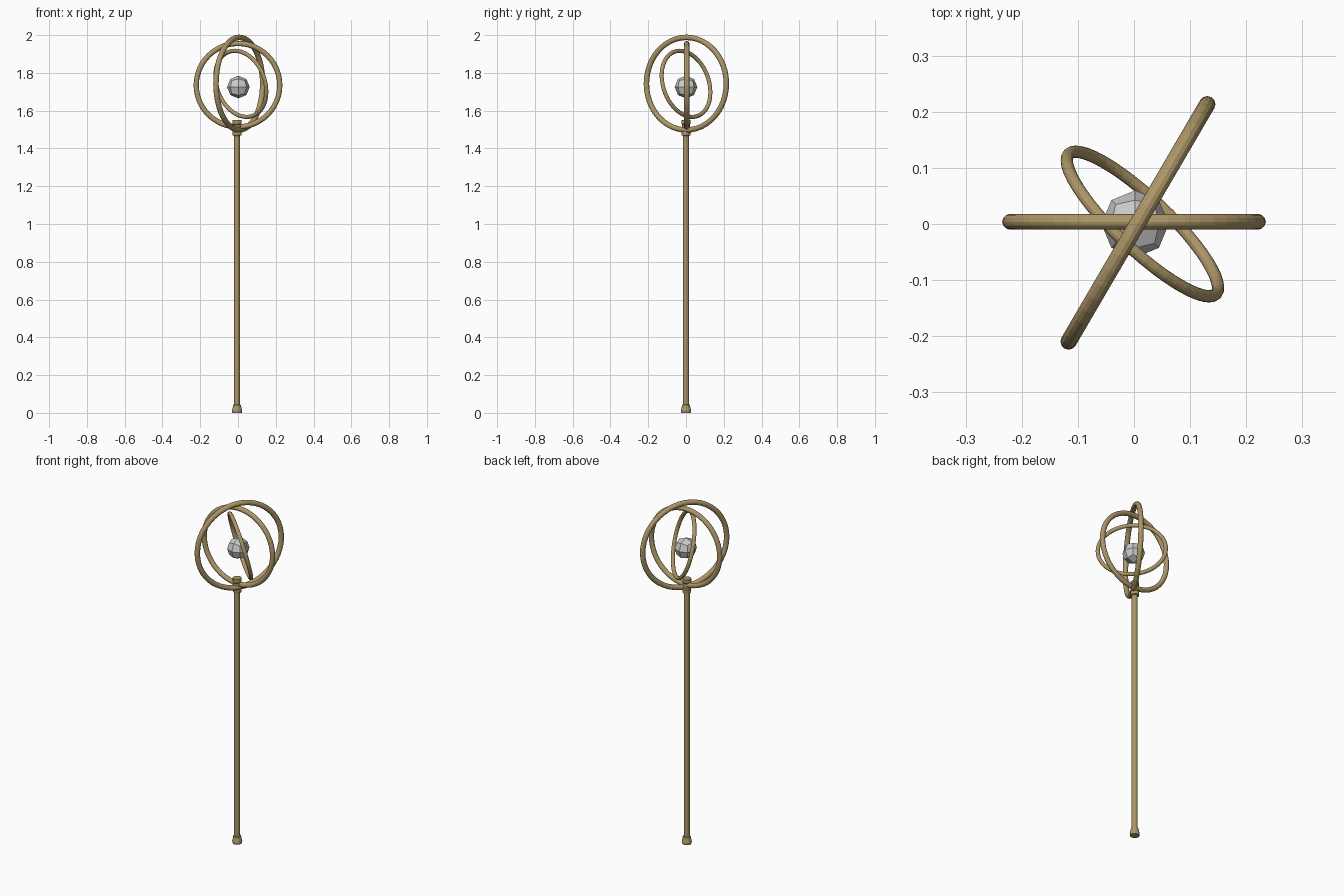
import bpy, bmesh
from math import pi, cos, sin, radians
from mathutils import Vector

if "Cube" in bpy.data.objects:
    bpy.data.objects.remove(bpy.data.objects["Cube"])

brass = bpy.data.materials.new("bronze")
brass.diffuse_color = (0.42, 0.31, 0.14, 1)
brass.use_nodes = True
brass.node_tree.nodes["Principled BSDF"].inputs["Base Color"].default_value = brass.diffuse_color


def ring(name, centre, normal, major, minor):
    rot = Vector(normal).to_track_quat('Z', 'Y').to_euler()
    bpy.ops.mesh.primitive_torus_add(location=centre, rotation=rot, major_radius=major,
                                     minor_radius=minor, major_segments=48, minor_segments=12)
    ob = bpy.context.object
    ob.name = name
    ob.data.materials.append(brass)


def lathe(name, profile, x, sides):
    bm = bmesh.new()
    loops = [[bm.verts.new((x + r * cos(2 * pi * i / sides), r * sin(2 * pi * i / sides), z))
              for i in range(sides)] for r, z in profile]
    for a, b in zip(loops, loops[1:]):
        for i in range(sides):
            j = (i + 1) % sides
            bm.faces.new((a[i], a[j], b[j], b[i]))
    bm.faces.new(loops[0][::-1])
    bm.faces.new(loops[-1])
    me = bpy.data.meshes.new(name)
    bm.to_mesh(me)
    bm.free()
    me.materials.append(brass)
    bpy.context.collection.objects.link(bpy.data.objects.new(name, me))


# Staff with flared foot and collar holding the rings
lathe("staff", [(0.025, 0), (0.027, 0.012), (0.022, 0.032), (0.021, 0.042), (0.016, 0.044),
                (0.016, 1.467), (0.023, 1.469), (0.024, 1.49), (0.02, 1.495), (0.02, 1.525),
                (0.024, 1.53), (0.024, 1.55)], -0.005, 12)

# Three crossing rings
a = radians(59.7)
ring("front_ring", (0, 0.004, 1.735), (0, 1, 0), 0.221, 0.014)
ring("outer_ring", (0.007, 0.002, 1.743), (-sin(a), cos(a), 0), 0.245, 0.0145)
ring("inner_ring", (0.015, 0, 1.742), (0.665, 0.70, 0.25), 0.181, 0.011)

# Faceted orb: cube split once and rounded to a sphere
bm = bmesh.new()
bmesh.ops.create_cube(bm, size=2)
bmesh.ops.subdivide_edges(bm, edges=bm.edges[:], cuts=1, use_grid_fill=True)
for v in bm.verts:
    v.co = v.co.normalized() * 0.06
me = bpy.data.meshes.new("orb")
bm.to_mesh(me)
bm.free()
orb = bpy.data.objects.new("orb", me)
orb.location = (0.002, 0, 1.725)
bpy.context.collection.objects.link(orb)
